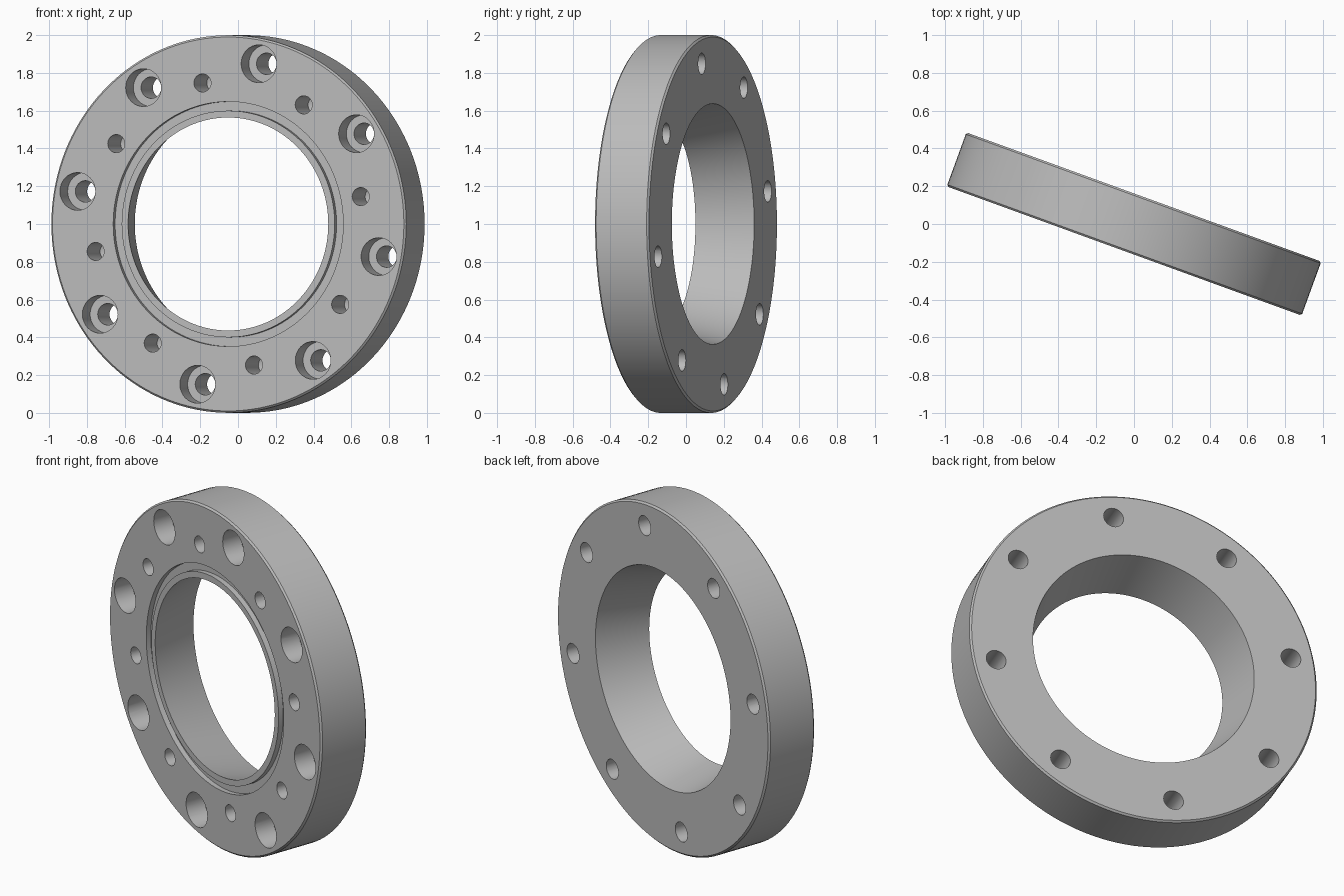
import bpy, bmesh, math
from mathutils import Matrix, Vector

cube = bpy.data.objects.get("Cube")
if cube:
    bpy.data.objects.remove(cube, do_unlink=True)

OUTER, HALF = 1.0, 0.152          # ring radius and half thickness
FRONT = -HALF
BIG_ANGLE = math.radians(11.5)    # first bolt hole, measured from the top


def lathe(bm, profile, segments, centre=(0, 0), closed=False):
    """Turn (radius, y) points about the y axis; radius 0 becomes a pole."""
    cx, cz = centre
    rings = []
    for r, y in profile:
        if r == 0:
            rings.append([bm.verts.new((cx, y, cz))] * segments)
            continue
        steps = [2 * math.pi * i / segments for i in range(segments)]
        rings.append([bm.verts.new((cx + r * math.sin(a), y, cz + r * math.cos(a)))
                      for a in steps])
    pairs = list(zip(rings, rings[1:]))
    if closed:
        pairs.append((rings[-1], rings[0]))
    for a, b in pairs:
        for i in range(segments):
            j = (i + 1) % segments
            bm.faces.new(dict.fromkeys((a[i], a[j], b[j], b[i])))


def make_object(name, bm):
    bmesh.ops.recalc_face_normals(bm, faces=bm.faces[:])
    mesh = bpy.data.meshes.new(name)
    bm.to_mesh(mesh)
    bm.free()
    obj = bpy.data.objects.new(name, mesh)
    bpy.context.collection.objects.link(obj)
    return obj


# Ring: chamfered rim, conical bore, and a seal groove in the front face
c, groove = 0.01, 0.03
bm = bmesh.new()
lathe(bm, [(OUTER - c, FRONT), (OUTER, FRONT + c), (OUTER, HALF - c), (OUTER - c, HALF),
           (0.637, HALF), (0.564, FRONT), (0.6, FRONT), (0.6, FRONT + groove),
           (0.648, FRONT + groove), (0.648, FRONT)], 144, closed=True)
ring = make_object("flange_ring", bm)

# Holes: counterbored bolt holes and blind drilled holes, alternating
bolt = [(0, -0.3), (0.1, -0.3), (0.1, FRONT + 0.12), (0.057, FRONT + 0.12),
        (0.057, 0.3), (0, 0.3)]
blind = [(0, -0.3), (0.048, -0.3), (0.048, FRONT + 0.2), (0, FRONT + 0.225)]
bm = bmesh.new()
for k in range(8):
    for profile, radius, shift in ((bolt, 0.866, 0), (blind, 0.761, 22.5)):
        a = BIG_ANGLE + math.radians(45 * k + shift)
        lathe(bm, profile, 32, (radius * math.sin(a), radius * math.cos(a)))
cutter = make_object("hole_cutter", bm)
cutter.hide_render = True

cut = ring.modifiers.new("holes", 'BOOLEAN')
cut.operation, cut.solver, cut.object = 'DIFFERENCE', 'EXACT', cutter
bpy.context.view_layer.objects.active = ring
bpy.ops.object.select_all(action='DESELECT')
ring.select_set(True)
bpy.ops.object.modifier_apply(modifier=cut.name)
bpy.data.objects.remove(cutter, do_unlink=True)

# Turn the ring and stand it on the ground
ring.data.transform(Matrix.Translation(Vector((0, 0, OUTER)))
                    @ Matrix.Rotation(math.radians(-20), 4, 'Z'))
bpy.ops.object.shade_smooth_by_angle(angle=math.radians(30))

# Plain grey metal
grey = bpy.data.materials.new("grey_metal")
grey.use_nodes = True
colour = (0.5, 0.5, 0.5, 1)
grey.diffuse_color = colour
grey.node_tree.nodes["Principled BSDF"].inputs["Base Color"].default_value = colour
ring.data.materials.clear()
ring.data.materials.append(grey)
